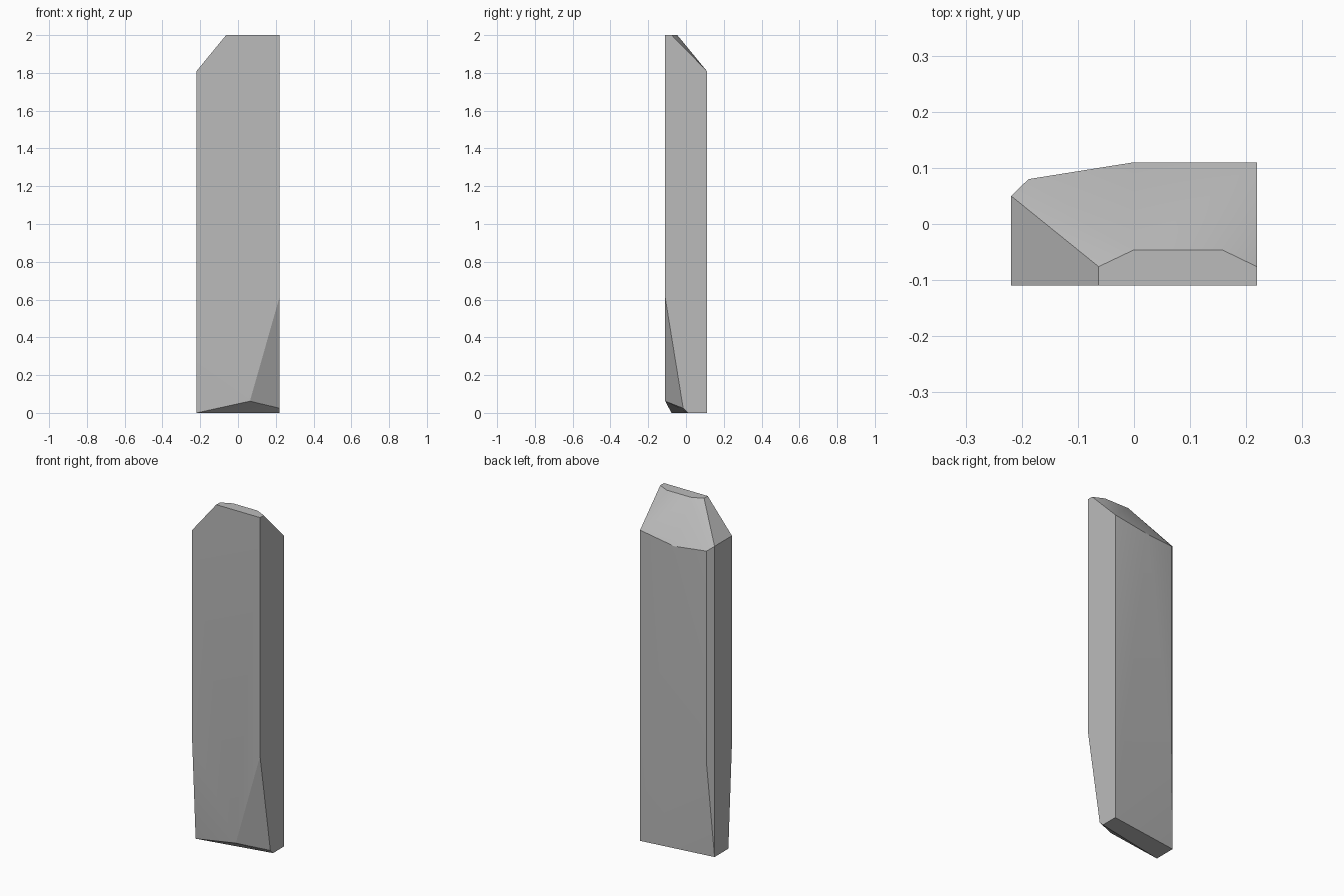
import bpy
import bmesh
import math

# Remove the default cube
default_cube = bpy.data.objects.get("Cube")
if default_cube:
    bpy.data.objects.remove(default_cube, do_unlink=True)

# Main limits of the slab
left, right = 0.219, -0.219
back, front = 0.11, -0.11
top, shoulder, base = 2.0, 1.81, 0.0
chamfer_y = 0.05


def make_material(name, colour):
    material = bpy.data.materials.new(name)
    material.use_nodes = True
    material.diffuse_color = colour
    shader = next(n for n in material.node_tree.nodes if n.type == 'BSDF_PRINCIPLED')
    shader.inputs["Base Color"].default_value = colour
    return material


def make_faceted_solid(name, corners, material):
    """Wrap a convex skin round the corners and merge coplanar facets."""
    bm = bmesh.new()
    for corner in corners:
        bm.verts.new(corner)
    result = bmesh.ops.convex_hull(bm, input=bm.verts[:])
    loose = [v for v in bm.verts if not v.link_faces]
    bmesh.ops.delete(bm, geom=loose, context='VERTS')
    bmesh.ops.dissolve_limit(bm, angle_limit=math.radians(0.5),
                             verts=bm.verts[:], edges=bm.edges[:])
    bmesh.ops.recalc_face_normals(bm, faces=bm.faces[:])
    mesh = bpy.data.meshes.new(name)
    bm.to_mesh(mesh)
    bm.free()
    mesh.materials.append(material)
    solid = bpy.data.objects.new(name, mesh)
    bpy.context.collection.objects.link(solid)
    return solid


# Flat tip, with its back edge clipped at both ends
tip = [(x, y, top) for x, y in (
    (-0.063, front), (-0.063, -0.076), (0, -0.046),
    (0.157, -0.046), (left, -0.076), (left, front))]

# Shoulder ring where the sloping tip meets the upright sides
shoulder_ring = [
    (right, front, shoulder), (right, chamfer_y, shoulder),
    (-0.188, 0.08, 1.785), (0, back, 1.775), (left, back, shoulder)]

# Points where the upright edges start to taper towards the foot
taper = [(right, front, 0.6), (-0.188, 0.08, 0.55), (left, front, 0.61)]

# Foot, with a chipped front corner
foot = [
    (0.063, front, 0.062), (left, -0.015, 0.025), (left, 0.01, base),
    (left, back, base), (right, chamfer_y, base), (right, -0.077, base)]

stone_grey = make_material("stone grey", (0.5, 0.5, 0.5, 1.0))
slab = make_faceted_solid("stone_slab", tip + shoulder_ring + taper + foot, stone_grey)

# Soft shading across shallow facets, crisp at the corners
bpy.ops.object.select_all(action='DESELECT')
slab.select_set(True)
bpy.context.view_layer.objects.active = slab
bpy.ops.object.shade_smooth_by_angle(angle=math.radians(30))
